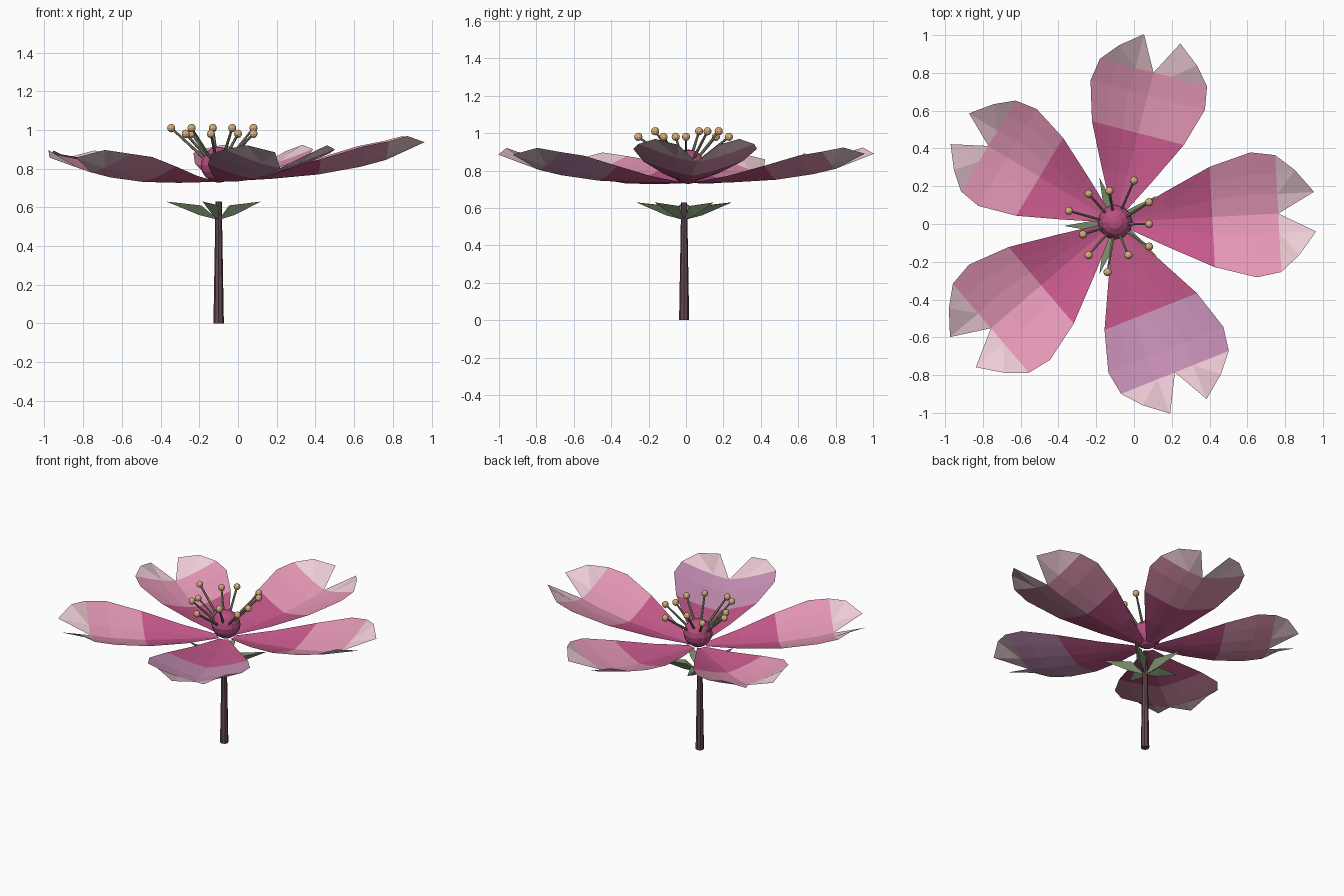
import bpy, bmesh
from math import cos, sin, radians
from mathutils import Vector, Matrix

if "Cube" in bpy.data.objects:
    bpy.data.objects.remove(bpy.data.objects["Cube"])

CX, CY = -0.10, 0.0


def mat(name, r, g, b):
    m = bpy.data.materials.new(name)
    m.diffuse_color = (r, g, b, 1)
    m.use_nodes = True
    m.node_tree.nodes["Principled BSDF"].inputs["Base Color"].default_value = m.diffuse_color
    return m


INNER = mat("petal_inner", .57, .10, .26)
MID = mat("petal_middle", .78, .31, .47)
MAUVE = mat("petal_mauve", .60, .29, .49)
TIP = mat("petal_tip", .85, .60, .66)
CORE = mat("core_pink", .48, .08, .22)
STEM = mat("stem_brown", .14, .07, .08)
GREEN = mat("sepal_green", .20, .28, .15)
FILAMENT = mat("filament_olive", .25, .25, .17)
ANTHER = mat("anther_tan", .67, .42, .20)


def finish(name, bm, mats):
    me = bpy.data.meshes.new(name)
    bm.to_mesh(me)
    bm.free()
    for m in mats:
        me.materials.append(m)
    ob = bpy.data.objects.new(name, me)
    bpy.context.collection.objects.link(ob)
    return ob


def ball(name, pos, r, seg, rings, m):
    bm = bmesh.new()
    bmesh.ops.create_uvsphere(bm, u_segments=seg, v_segments=rings, radius=r)
    bm.transform(Matrix.Translation(pos))
    return finish(name, bm, [m])


def rod(name, a, b, r1, r2, sides, m):
    a, b = Vector(a), Vector(b)
    d = b - a
    bm = bmesh.new()
    bmesh.ops.create_cone(bm, cap_ends=True, segments=sides, radius1=r1, radius2=r2, depth=d.length)
    rot = d.to_track_quat('Z', 'Y').to_matrix().to_4x4()
    bm.transform(Matrix.Translation((a + b) / 2) @ rot)
    return finish(name, bm, [m])


# Petal: cupped grid of rows (distance, half width, rise) plus two pointed lobes
ROWS = [(.05, .03, 0), (.27, .145, .012), (.515, .266, .035), (.735, .331, .075), (.865, .31, .11)]


def petal(i, angle, size, tilt, mid):
    ca, sa = cos(radians(angle)), sin(radians(angle))
    bm = bmesh.new()

    def vert(u, v, rise):
        z = .735 + size * (rise + .105 * (abs(v) / .33) ** 1.3) + tilt * u
        return bm.verts.new((CX + size * (u * ca - v * sa), CY + .01 + size * (u * sa + v * ca), z))

    grid = [[vert(u, w * k / 3, rise) for k in range(-3, 4)] for u, w, rise in ROWS]
    for j in range(4):
        for k in range(6):
            f = bm.faces.new((grid[j][k], grid[j + 1][k], grid[j + 1][k + 1], grid[j][k + 1]))
            f.normal_update()
            f.material_index = 0 if j < 2 else 1
    edge = grid[-1]
    for s in (-1, 1):
        tip, shoulder = vert(1.06, s * .105, .178), vert(.965, s * .225, .17)
        n, a, b, c = (edge[3 + s * k] for k in range(4))
        for tri in ((n, a, tip), (a, b, shoulder), (a, shoulder, tip), (b, c, shoulder)):
            bm.faces.new(tri).material_index = 2
    bmesh.ops.recalc_face_normals(bm, faces=bm.faces)
    bm.normal_update()
    if sum(f.normal.z for f in bm.faces) < 0:
        bmesh.ops.reverse_faces(bm, faces=bm.faces)
    finish(f"petal_{i}", bm, [INNER, mid, TIP])


for i, p in enumerate([(3, 1, 0, MID), (75.6, .945, -.034, MID), (149, .905, -.055, MID),
                       (220.5, 1, -.075, MID), (291.7, .99, -.047, MAUVE)]):
    petal(i + 1, *p)

# Flower core
ball("flower_core", (CX, CY + .01, .82), .093, 12, 8, CORE)

# Stamens: thin filaments with round anthers
HEADS = [(-.24, .16, .98), (-.13, .175, 1.01), (0, .23, .98), (.08, .115, 1.01), (.08, 0, .98),
         (.08, -.12, .98), (-.03, -.165, 1.01), (-.14, -.255, .98), (-.24, -.165, 1.01),
         (-.27, -.055, .98), (-.345, .07, 1.01)]
for i, h in enumerate(HEADS):
    base = (CX + .2 * (h[0] - CX), CY + .2 * h[1], .83)
    rod(f"filament_{i + 1}", base, h, .009, .006, 6, FILAMENT)
    ball(f"anther_{i + 1}", h, .022, 10, 6, ANTHER)

# Stem
rod("stem", (CX, CY - .01, 0), (CX, CY - .01, .63), .027, .016, 8, STEM)

# Sepals: keeled pointed leaves around the stem top
for i in range(5):
    bm = bmesh.new()
    root, left, right, keel, tip = (bm.verts.new(c) for c in (
        (0, 0, .535), (.09, .032, .61), (.09, -.032, .61), (.10, 0, .56), (.27, 0, .63)))
    for f in ((root, right, left), (left, right, tip), (root, left, keel),
              (root, keel, right), (keel, left, tip), (keel, tip, right)):
        bm.faces.new(f)
    bmesh.ops.recalc_face_normals(bm, faces=bm.faces)
    bm.transform(Matrix.Translation((CX, CY - .01, 0)) @ Matrix.Rotation(radians(36 + 72 * i), 4, 'Z'))
    finish(f"sepal_{i + 1}", bm, [GREEN])
